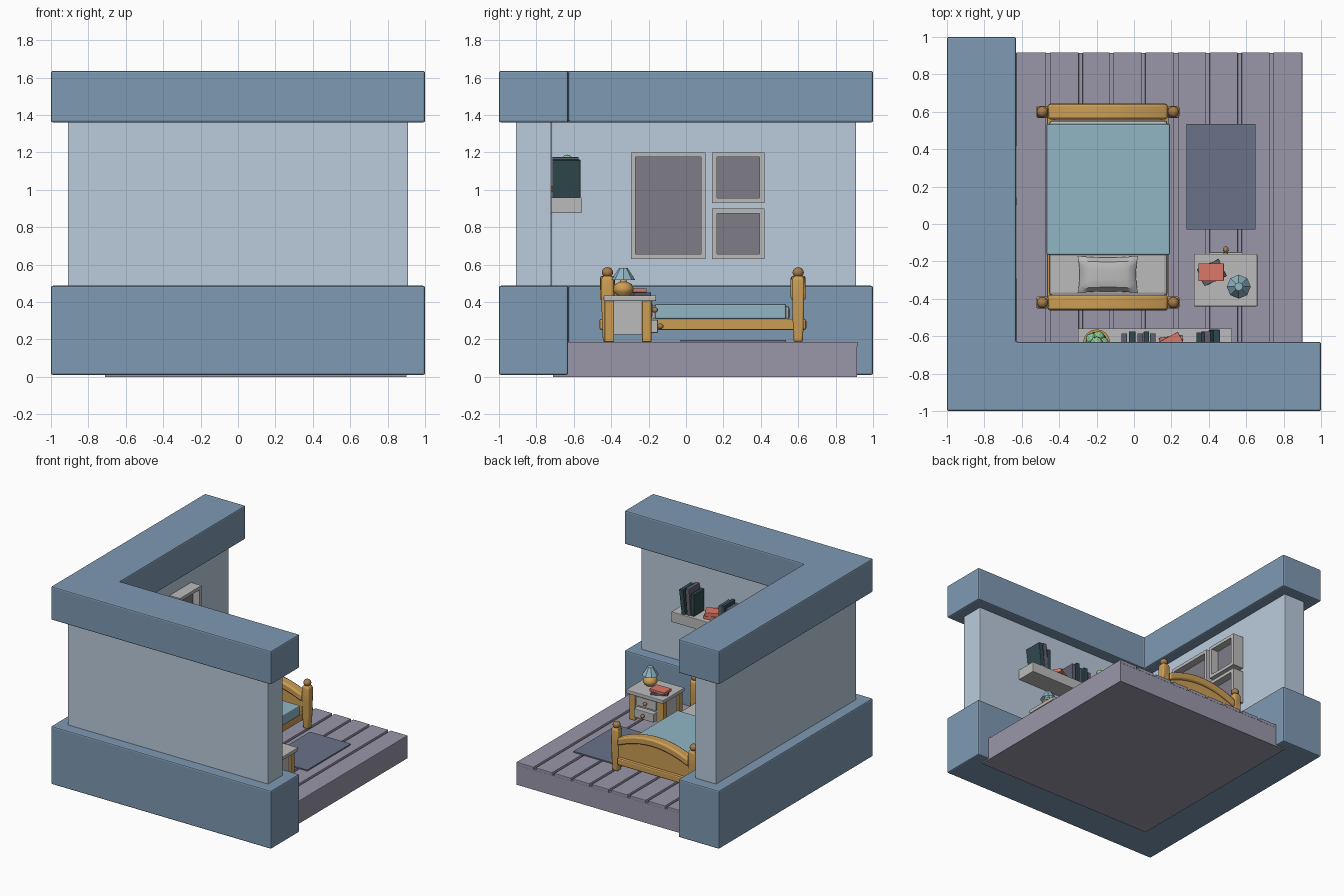
import bpy, bmesh, math
from mathutils import Matrix, Vector

if "Cube" in bpy.data.objects:
    bpy.data.objects.remove(bpy.data.objects["Cube"])


def material(name, r, g, b):
    m = bpy.data.materials.new(name)
    m.diffuse_color = (r, g, b, 1)
    m.use_nodes = True
    m.node_tree.nodes["Principled BSDF"].inputs["Base Color"].default_value = m.diffuse_color
    return m


BLUE = material("trim_blue", .21, .32, .45)
PALE = material("wall_blue", .50, .60, .72)
FLOOR = material("floor_grey", .32, .31, .40)
WOOD = material("wood", .60, .34, .09)
DARKWOOD = material("dark_wood", .38, .20, .07)
CLOTH = material("blanket_blue", .28, .47, .56)
RUG = material("rug_blue", .14, .17, .25)
RED = material("red", .70, .19, .14)
TEAL = material("dark_teal", .03, .07, .08)
SLATE = material("slate", .12, .12, .16)
GREEN = material("leaf", .25, .58, .28)
LIGHT = material("off_white", .50, .50, .50)
PICTURE = material("picture", .21, .20, .24)


def finish(name, bm, mat, bevel=0, smooth=False, segments=2):
    bmesh.ops.recalc_face_normals(bm, faces=bm.faces[:])
    me = bpy.data.meshes.new(name)
    bm.to_mesh(me)
    bm.free()
    ob = bpy.data.objects.new(name, me)
    bpy.context.collection.objects.link(ob)
    me.materials.append(mat)
    if bevel:
        mod = ob.modifiers.new("bevel", 'BEVEL')
        mod.width, mod.segments = bevel, segments
    if smooth:
        bpy.ops.object.select_all(action='DESELECT')
        ob.select_set(True)
        bpy.context.view_layer.objects.active = ob
        bpy.ops.object.shade_smooth_by_angle(angle=math.radians(40))
    return ob


def box(name, x, y, z, mat, bevel=0, turn=0, axis='Z'):
    """Box from (min, max) ranges, turned in degrees about its centre."""
    bm = bmesh.new()
    size = (x[1] - x[0], y[1] - y[0], z[1] - z[0])
    centre = Vector((sum(x) / 2, sum(y) / 2, sum(z) / 2))
    bmesh.ops.create_cube(bm, size=1, matrix=Matrix.Translation(centre)
                          @ Matrix.Rotation(math.radians(turn), 4, axis) @ Matrix.Diagonal((*size, 1)))
    return finish(name, bm, mat, bevel)


def prism(name, points, direction, mat, bevel=0, smooth=False):
    bm = bmesh.new()
    face = bm.faces.new([bm.verts.new(p) for p in points])
    new = bmesh.ops.extrude_face_region(bm, geom=[face])["geom"]
    bmesh.ops.translate(bm, vec=direction, verts=[v for v in new if isinstance(v, bmesh.types.BMVert)])
    return finish(name, bm, mat, bevel, smooth)


def lathe(name, centre, profile, sides, mat, smooth=True):
    bm = bmesh.new()
    vs = [bm.verts.new((centre[0] + r, centre[1], z)) for r, z in profile]
    edges = [bm.edges.new(p) for p in zip(vs, vs[1:])]
    bmesh.ops.spin(bm, geom=vs + edges, cent=(*centre, 0), axis=(0, 0, 1), angle=math.tau, steps=sides)
    bmesh.ops.remove_doubles(bm, verts=bm.verts[:], dist=.0005)
    return finish(name, bm, mat, 0, smooth)


def ball(name, centre, scale, mat):
    bm = bmesh.new()
    bmesh.ops.create_uvsphere(bm, u_segments=16, v_segments=10, radius=1,
                              matrix=Matrix.Translation(centre) @ Matrix.Diagonal((*scale, 1)))
    return finish(name, bm, mat, 0, True)


# L-shaped walls: wide base, thin middle, wide cap
for name, out, inn, z0, z1, mat, bev in (("wall_base", 1, -.63, .01, .487, BLUE, .01),
                                         ("wall_middle", .91, -.72, .48, 1.365, PALE, .006),
                                         ("wall_cap", 1, -.63, 1.36, 1.635, BLUE, .01)):
    outline = [(-out, -out), (out, -out), (out, inn), (inn, inn), (inn, out), (-out, out)]
    prism(name, [(x, y, z0) for x, y in outline], (0, 0, z1 - z0), mat, bev)

# Floor slab and planks
box("floor_slab", (-.71, .9), (-.71, .915), (0, .165), FLOOR)
cuts = [-.64, -.46, -.285, -.12, .05, .225, .395, .565, .735, .91]
for i, (a, b) in enumerate(zip(cuts, cuts[1:])):
    box(f"floor_plank_{i}", (a + .01, b - .01), (-.64, .917), (.16, .187), FLOOR, .004)
box("rug", (.28, .65), (-.03, .535), (.185, .197), RUG)


# Bed ends: arched top rail, panel, lower rail, posts with ball finials
def arch(name, y, half, low, high, mat, bevel=0):
    n = 12
    xs = [-.14 - .32 + .64 * i / n for i in range(n + 1)]
    crown = [.075 * (1 - ((x + .14) / .32) ** 2) for x in xs]
    top = [(x, y - half, high + c) for x, c in zip(xs, crown)]
    bottom = ([(x, y - half, low + c) for x, c in zip(xs, crown)] if mat == WOOD and bevel
              else [(xs[0], y - half, low), (xs[-1], y - half, low)])
    prism(name, top + bottom[::-1], (0, 2 * half, 0), mat, bevel, True)


for end, y in (("head", -.42), ("foot", .6)):
    arch(end + "_top_rail", y, .04, .405, .465, WOOD, .012)
    arch(end + "_panel", y, .02, .27, .43, WOOD)
    box(end + "_lower_rail", (-.46, .18), (y - .043, y + .043), (.25, .31), WOOD, .012)
    for side, x in (("left", -.49), ("right", .21)):
        bm = bmesh.new()
        rows = []
        for z, w in ((.187, .024), (.28, .029), (.42, .032), (.525, .032), (.54, .022)):
            rows.append([bm.verts.new((x + sx * w, y + sy * w, z))
                         for sx, sy in ((-1, -1), (1, -1), (1, 1), (-1, 1))])
        for lo, hi in zip(rows, rows[1:]):
            for k in range(4):
                bm.faces.new((lo[k], lo[(k + 1) % 4], hi[(k + 1) % 4], hi[k]))
        bm.faces.new(rows[0])
        bm.faces.new(rows[-1])
        finish(f"{end}_post_{side}", bm, WOOD, .01, True)
        ball(f"{end}_finial_{side}", (x, y, .558), (.03, .03, .028), DARKWOOD)

# Bed frame, mattress and blanket
for side, x in (("left", -.465), ("right", .145)):
    box("side_rail_" + side, (x, x + .04), (-.41, .59), (.25, .31), WOOD, .006)
box("bed_base", (-.44, .16), (-.4, .58), (.265, .3), WOOD)
box("mattress", (-.455, .18), (-.385, .555), (.3, .38), LIGHT, .02)
box("blanket", (-.468, .193), (-.165, .535), (.31, .39), CLOTH, .008)

# Pillow: inflated grid with pulled corners
bm = bmesh.new()
bmesh.ops.create_grid(bm, x_segments=12, y_segments=8, size=1)
lower = bmesh.ops.duplicate(bm, geom=bm.faces[:] + bm.verts[:] + bm.edges[:])["geom"]
lower = {v for v in lower if isinstance(v, bmesh.types.BMVert)}
for v in bm.verts:
    u, w = v.co.x, v.co.y
    puff = ((1 - u ** 4) * (1 - w ** 4)) ** .5
    v.co = (-.14 + .162 * u * (.93 + .07 * w * w), -.27 + .1 * w * (.9 + .1 * u * u),
            .41 + puff * (-.03 if v in lower else .04))
bmesh.ops.remove_doubles(bm, verts=bm.verts[:], dist=.0005)
finish("pillow", bm, LIGHT, 0, True)

# Nightstand
box("nightstand_top", (.32, .66), (-.44, -.16), (.405, .435), LIGHT, .005)
box("nightstand_body", (.35, .63), (-.415, -.195), (.225, .41), LIGHT)
for i, x in enumerate((.335, .595)):
    for j, y in enumerate((-.435, -.235)):
        box(f"nightstand_leg_{i}{j}", (x, x + .05), (y, y + .05), (.187, .407), WOOD, .004)
for name, z0, z1, y in (("upper", .32, .395, -.18), ("lower", .235, .305, -.15)):
    box(name + "_drawer", (.4, .58), (-.25, y), (z0, z1), LIGHT, .004)
    ball(name + "_knob", (.49, y + .013, (z0 + z1) / 2), (.015, .017, .015), DARKWOOD)
box("lying_book_lower", (.35, .48), (-.31, -.21), (.435, .452), SLATE, .002, 25)
box("lying_book_upper", (.345, .48), (-.305, -.21), (.452, .472), RED, .002)

# Lamp
lamp = (.56, -.335)
lathe("lamp_base", lamp, [(0, .435), (.035, .436), (.052, .455), (.056, .472), (.045, .495),
                          (.02, .508), (.012, .53), (0, .53)], 16, WOOD)
lathe("lamp_shade", lamp, [(.064, .518), (.022, .583), (0, .583)], 8, CLOTH, False)

# Picture frames on the left wall
for i, (y0, y1, z0, z1) in enumerate(((-.295, .105, .63, 1.2), (.14, .42, .93, 1.2), (.14, .42, .63, .9))):
    b = .026
    for part, ys, zs in (("bottom", (y0, y1), (z0, z0 + b)), ("top", (y0, y1), (z1 - b, z1)),
                         ("near", (y0, y0 + b), (z0 + b, z1 - b)), ("far", (y1 - b, y1), (z0 + b, z1 - b))):
        box(f"frame_{i}_{part}", (-.725, -.625), ys, zs, LIGHT)
    box(f"picture_{i}", (-.725, -.685), (y0 + b, y1 - b), (z0 + b, z1 - b), PICTURE)

# Wall shelf with standing books: x, thickness, depth, height, tilt
box("shelf", (-.3, .525), (-.725, -.558), (.875, .96), LIGHT, .004)
books = [(.43, .036, .15, .2, 7, TEAL), (.385, .034, .14, .215, 4, SLATE), (.348, .028, .135, .18, 0, TEAL),
         (.1, .03, .13, .15, 0, SLATE), (.066, .028, .14, .165, 0, TEAL), (.033, .03, .13, .14, 0, SLATE),
         (-.01, .035, .14, .15, 0, TEAL), (-.052, .03, .13, .13, 0, SLATE)]
for i, (x, w, d, h, tilt, mat) in enumerate(books):
    box(f"shelf_book_{i}_cover", (x - w / 2, x + w / 2), (-.715, -.715 + d), (.96, .96 + h), mat, .003, tilt, 'Y')
for i, (z, turn, mat) in enumerate(((.96, 8, RED), (.99, 28, RED))):
    box(f"stacked_book_{i}", (.14, .265), (-.7, -.6), (z, z + .03), mat, .003, turn)

# Potted plant
spot = (-.2, -.635)
lathe("plant_pot", spot, [(0, .96), (.045, .96), (.06, 1.03), (.072, 1.04), (.072, 1.065),
                          (.058, 1.065), (.055, 1.045), (0, 1.045)], 16, WOOD)
for i in range(6):
    a = i * math.tau / 5
    r = .032 if i < 5 else 0
    bm = bmesh.new()
    bmesh.ops.create_icosphere(bm, subdivisions=2, radius=.033, matrix=Matrix.Translation(
        (spot[0] + r * math.cos(a), spot[1] + r * math.sin(a), 1.1 if i < 5 else 1.155)))
    finish(f"plant_leaf_{i}", bm, GREEN)
